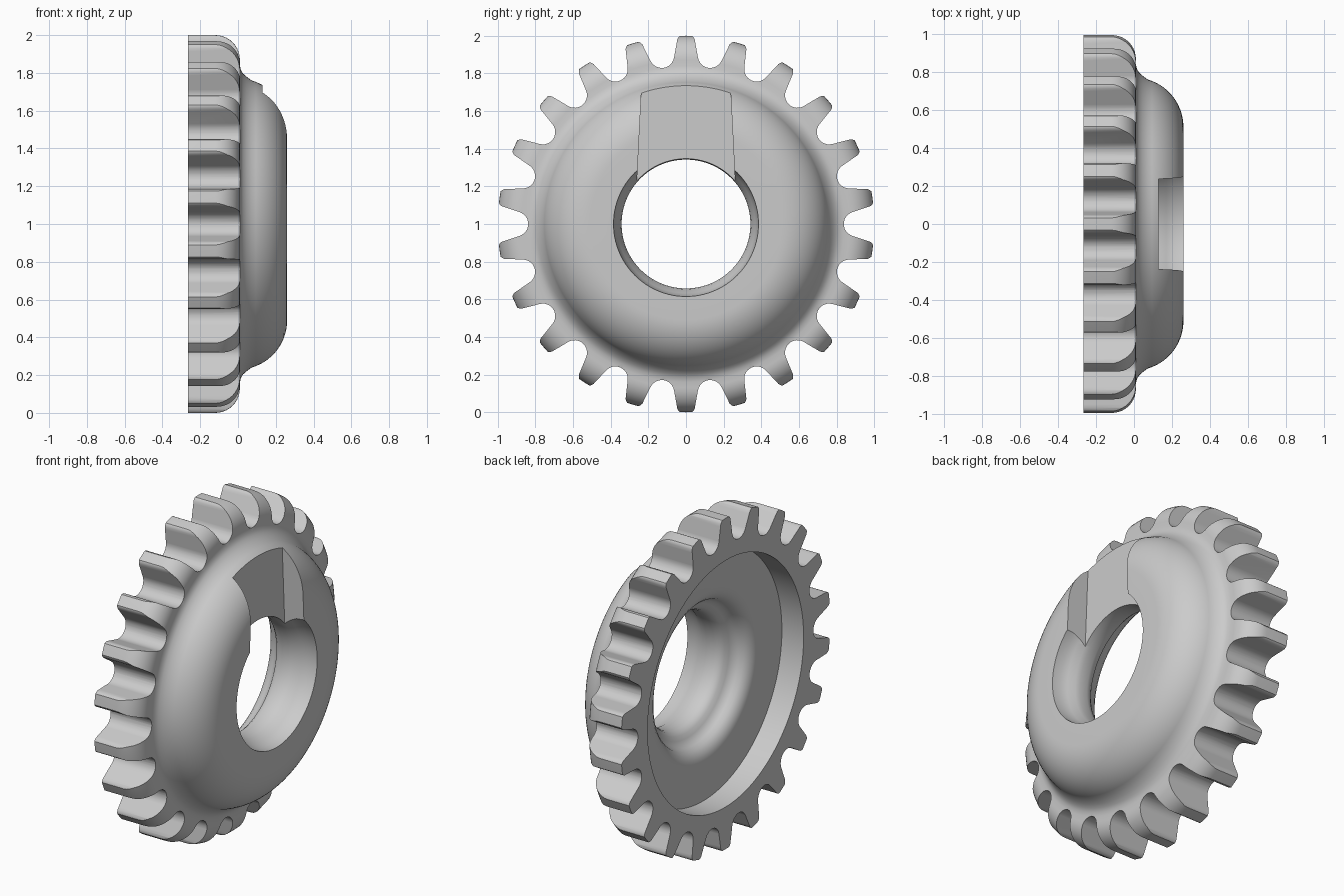
import bpy, bmesh
from math import sin, cos, radians, pi

if "Cube" in bpy.data.objects:
    bpy.data.objects.remove(bpy.data.objects["Cube"])

TEETH = 22
PITCH = 2 * pi / TEETH

grey = bpy.data.materials.new("plain grey")
grey.use_nodes = True
grey.diffuse_color = (0.6, 0.6, 0.6, 1)
grey.node_tree.nodes["Principled BSDF"].inputs["Base Color"].default_value = (0.6, 0.6, 0.6, 1)


def make_object(name, bm):
    bmesh.ops.recalc_face_normals(bm, faces=bm.faces)
    mesh = bpy.data.meshes.new(name)
    bm.to_mesh(mesh)
    bm.free()
    mesh.materials.append(grey)
    obj = bpy.data.objects.new(name, mesh)
    bpy.context.collection.objects.link(obj)
    obj.location.z = 1
    return obj


def arc(cx, cy, rad, start, end, steps):
    angles = [radians(start + (end - start) * i / steps) for i in range(steps + 1)]
    return [(cx + rad * cos(a), cy + rad * sin(a)) for a in angles]


def prism(name, outline, x0, x1):
    """Extrude a (y, z) outline along x."""
    bm = bmesh.new()
    face = bm.faces.new([bm.verts.new((x0, y, z)) for y, z in outline])
    new = bmesh.ops.extrude_face_region(bm, geom=[face])["geom"]
    moved = [v for v in new if isinstance(v, bmesh.types.BMVert)]
    bmesh.ops.translate(bm, verts=moved, vec=(x1 - x0, 0, 0))
    return make_object(name, bm)


def turn(point, angle):
    """Rotate a (y, z) point clockwise about the axle."""
    y, z = point
    return (y * cos(angle) + z * sin(angle), z * cos(angle) - y * sin(angle))


def boolean(target, cutter, operation):
    mod = target.modifiers.new(cutter.name, "BOOLEAN")
    mod.object, mod.operation, mod.solver = cutter, operation, "EXACT"
    bpy.context.view_layer.objects.active = target
    bpy.ops.object.modifier_apply(modifier=mod.name)
    bpy.data.objects.remove(cutter)


# Turned body: (x, radius) profile of rim, dome, bore and hollow back
profile = [(-0.265, 1.0)]
profile += arc(-0.12, 0.87, 0.13, 90, 0, 10)
profile += [(0.01, 0.84), (0.015, 0.817), (0.026, 0.797), (0.045, 0.78)]
profile += arc(0, 0.51, 0.26, 74, 0, 14)
profile += [(0.26, 0.385), (0.21, 0.381), (0.17, 0.367), (0.13, 0.347), (0.1, 0.342), (0.05, 0.342)]
profile += [(0.02, 0.35), (0, 0.367), (-0.015, 0.39), (-0.03, 0.412), (-0.055, 0.425)]
profile += [(-0.08, 0.435), (-0.1, 0.455), (-0.115, 0.48), (-0.12, 0.51)]
profile += [(-0.12, 0.745), (-0.265, 0.745)]

bm = bmesh.new()
ring = [bm.verts.new((x, 0, r)) for x, r in profile]
edges = [bm.edges.new((ring[i - 1], ring[i])) for i in range(len(ring))]
bmesh.ops.spin(bm, geom=ring + edges, cent=(0, 0, 0), axis=(1, 0, 0),
               angle=2 * pi, steps=TEETH * 8, use_duplicate=False)
bmesh.ops.remove_doubles(bm, verts=bm.verts, dist=0.0001)
gear = make_object("gear_wheel", bm)

# Tooth outline: rounded tips with round valleys between them
tip = [(-0.049, 0.965), (-0.046, 0.982), (-0.039, 0.993), (-0.028, 1.003),
       (0.028, 1.003), (0.039, 0.993), (0.046, 0.982), (0.049, 0.965)]
valley = arc(0, 0.904, 0.066, 198, 342, 12)
outline = []
for i in range(TEETH):
    outline += [turn(p, i * PITCH) for p in tip]
    outline += [turn(p, (i + 0.5) * PITCH) for p in valley]
boolean(gear, prism("tooth_shape", outline, -0.4, 0.5), "INTERSECT")

# Flat keyway in the upper dome, slightly narrower at the top
keyway = [(-0.272, 0), (0.272, 0), (0.227, 0.9), (-0.227, 0.9)]
boolean(gear, prism("keyway_cutter", keyway, 0.13, 0.5), "DIFFERENCE")

# Smooth turned surfaces, crisp rims
bpy.ops.object.select_all(action="DESELECT")
gear.select_set(True)
bpy.context.view_layer.objects.active = gear
bpy.ops.object.shade_smooth_by_angle(angle=radians(32))
